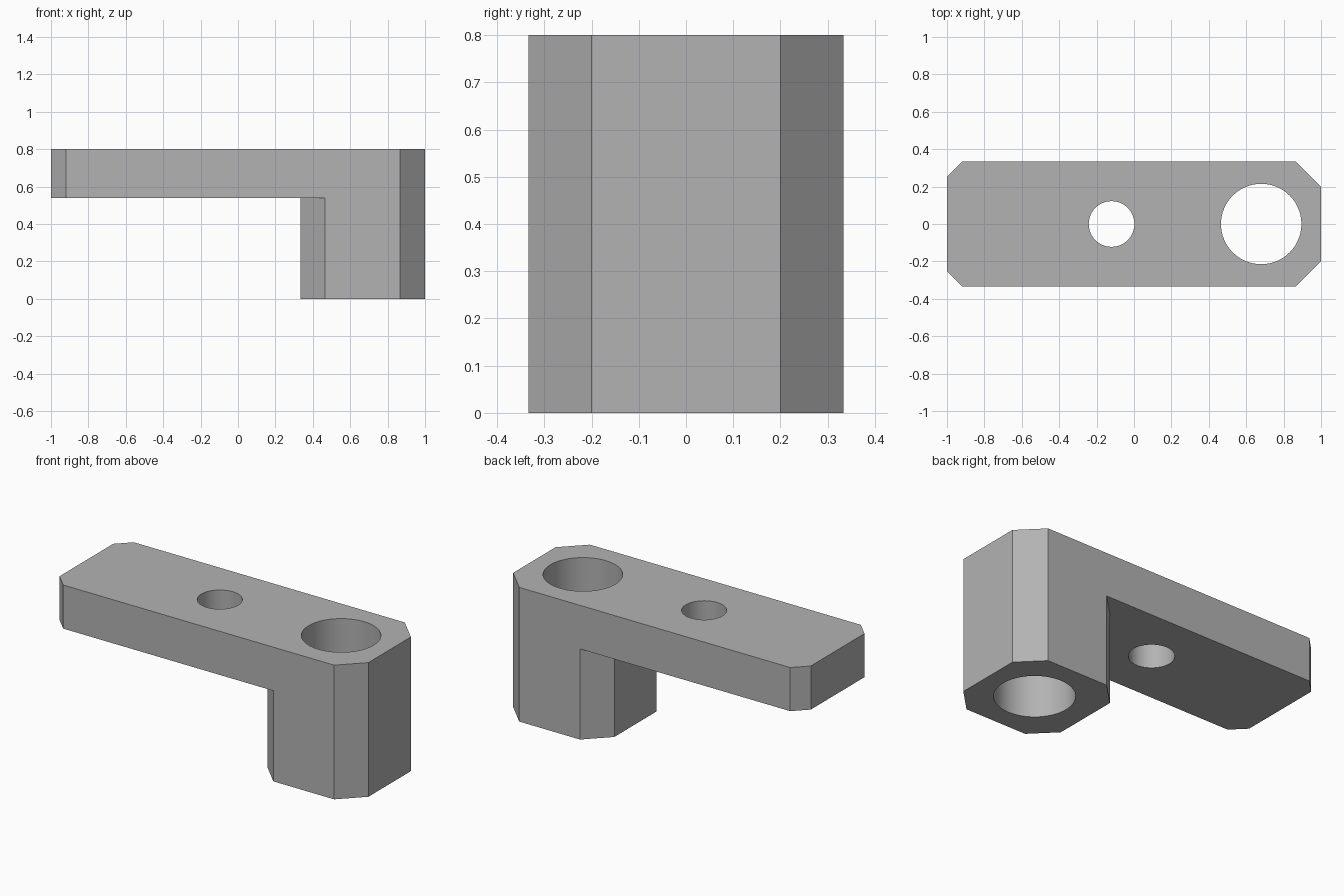
import bpy
import bmesh
from math import radians

if "Cube" in bpy.data.objects:
    bpy.data.objects.remove(bpy.data.objects["Cube"], do_unlink=True)

HALF_WIDTH = 0.333
HEIGHT = 0.8
ARM_BOTTOM = 0.54
POST_LEFT = 0.333
LEFT_CHAMFER = 0.08
POST_CHAMFER = 0.133

grey = bpy.data.materials.new("plain grey")
grey.use_nodes = True
colour = (0.45, 0.45, 0.45, 1)
grey.diffuse_color = colour
grey.node_tree.nodes["Principled BSDF"].inputs["Base Color"].default_value = colour


def prism(name, half_outline, bottom, top):
    """Extrude an outline, mirrored across y = 0, between two heights."""
    outline = half_outline + [(x, -y) for x, y in reversed(half_outline)]
    bm = bmesh.new()
    base = bm.faces.new([bm.verts.new((x, y, bottom)) for x, y in outline])
    grown = bmesh.ops.extrude_face_region(bm, geom=[base])["geom"]
    raised = [v for v in grown if isinstance(v, bmesh.types.BMVert)]
    bmesh.ops.translate(bm, verts=raised, vec=(0, 0, top - bottom))
    bmesh.ops.recalc_face_normals(bm, faces=bm.faces)
    mesh = bpy.data.meshes.new(name)
    bm.to_mesh(mesh)
    bm.free()
    obj = bpy.data.objects.new(name, mesh)
    bpy.context.collection.objects.link(obj)
    mesh.materials.append(grey)
    return obj


def cut(target, cutter):
    """Subtract a cutter from the target, then discard it."""
    cutter.hide_render = True
    bpy.context.view_layer.objects.active = target
    mod = target.modifiers.new("cut", "BOOLEAN")
    mod.operation = "DIFFERENCE"
    mod.solver = "EXACT"
    mod.object = cutter
    bpy.ops.object.modifier_apply(modifier=mod.name)
    bpy.data.objects.remove(cutter, do_unlink=True)


# Full-height block with chamfered corners
bracket = prism("bracket", [
    (-1, HALF_WIDTH - LEFT_CHAMFER),
    (-1 + LEFT_CHAMFER, HALF_WIDTH),
    (1 - POST_CHAMFER, HALF_WIDTH),
    (1, HALF_WIDTH - POST_CHAMFER),
], 0, HEIGHT)

# Space below the arm, leaving the chamfered post
inner = HALF_WIDTH - POST_CHAMFER
cut(bracket, prism("arm_clearance", [
    (-1.2, 0.5), (POST_LEFT + 0.5 - inner, 0.5), (POST_LEFT, inner),
], -0.2, ARM_BOTTOM))

# Bore through the post and bolt hole through the arm
for name, x, radius in (("post_bore", 0.68, 0.215), ("arm_hole", -0.12, 0.122)):
    bpy.ops.mesh.primitive_cylinder_add(
        vertices=64, radius=radius, depth=2, location=(x, 0, HEIGHT / 2))
    cutter = bpy.context.object
    cutter.name = name
    cutter.data.materials.append(grey)
    cut(bracket, cutter)

# Smooth bores, crisp outer edges
bpy.ops.object.select_all(action="DESELECT")
bracket.select_set(True)
bpy.context.view_layer.objects.active = bracket
bpy.ops.object.shade_smooth_by_angle(angle=radians(30))
